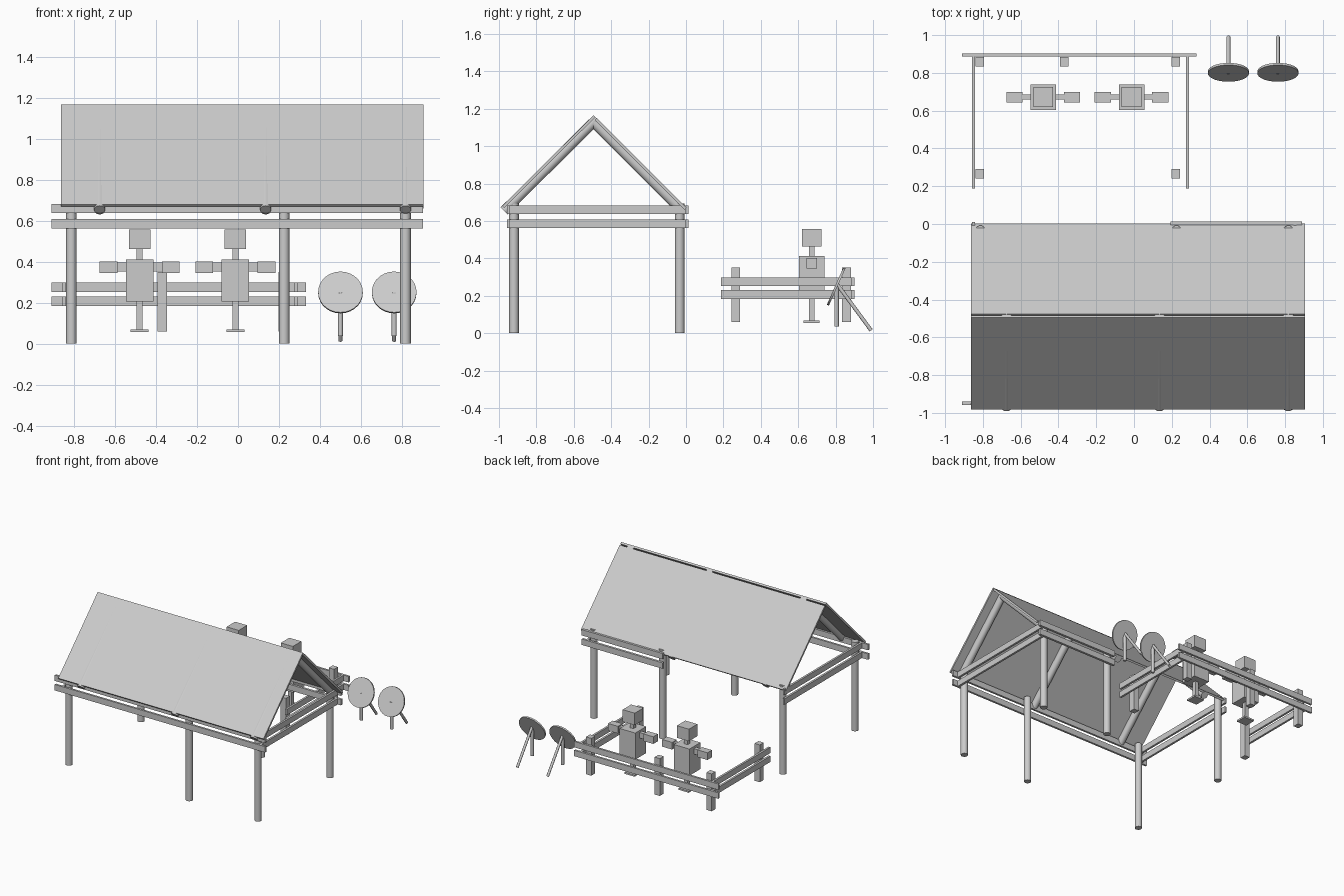
import bpy
from math import radians, sin, cos
from mathutils import Vector, Matrix

if "Cube" in bpy.data.objects:
    bpy.data.objects.remove(bpy.data.objects["Cube"])


def box(name, x, y, z):
    """Box from (min, max) ranges on each axis."""
    bpy.ops.mesh.primitive_cube_add(size=1)
    o = bpy.context.object
    o.name = name
    c = [(a + b) / 2 for a, b in (x, y, z)]
    s = [b - a for a, b in (x, y, z)]
    o.data.transform(Matrix.Translation(c) @ Matrix.Diagonal((*s, 1)))
    return o


def cbox(name, cx, cy, w, d, z):
    return box(name, (cx - w / 2, cx + w / 2), (cy - d / 2, cy + d / 2), z)


def rod(name, a, b, r, n=20):
    """Smooth cylinder between two points."""
    a, b = Vector(a), Vector(b)
    d = b - a
    bpy.ops.mesh.primitive_cylinder_add(
        vertices=n, radius=r, depth=d.length, location=(a + b) / 2,
        rotation=d.to_track_quat('Z', 'Y').to_euler())
    o = bpy.context.object
    o.name = name
    bpy.ops.object.shade_smooth_by_angle(angle=radians(40))
    return o


def panel(name, x, outer_low, outer_high, inward, t):
    """Sloped board extruded along x from its outer line in the yz plane."""
    lo, hi, n = Vector(outer_low), Vector(outer_high), Vector(inward).normalized() * t
    prof = [lo, hi, hi + n, lo + n]
    verts = [(px, p.x, p.y) for px in x for p in prof]
    faces = [(3, 2, 1, 0), (4, 5, 6, 7)]
    faces += [(i, (i + 1) % 4, (i + 1) % 4 + 4, i + 4) for i in range(4)]
    m = bpy.data.meshes.new(name)
    m.from_pydata(verts, [], faces)
    o = bpy.data.objects.new(name, m)
    bpy.context.collection.objects.link(o)
    bpy.context.view_layer.objects.active = o
    o.select_set(True)
    bpy.ops.object.mode_set(mode='EDIT')
    bpy.ops.mesh.select_all(action='SELECT')
    bpy.ops.mesh.normals_make_consistent(inside=False)
    bpy.ops.object.mode_set(mode='OBJECT')
    o.select_set(False)
    return o


# Shelter posts
for x in (-0.813, 0.225, 0.817):
    for side, y in (("front", -0.92), ("back", -0.034)):
        rod(f"{side}_post", (x, y, 0), (x, y, 0.693), 0.026)

# Shelter rails: two heights on front, both sides and the right part of the back
for z in ((0.563, 0.609), (0.637, 0.682)):
    box("front_rail", (-0.91, 0.903), (-0.957, -0.941), z)
    box("back_rail", (0.192, 0.89), (-0.004, 0.014), z)
    box("left_rail", (-0.858, -0.842), (-0.953, 0.01), z)
    box("right_rail", (0.845, 0.861), (-0.953, 0.01), z)

# Rafters
for x in (-0.675, 0.135, 0.817):
    rod("front_rafter", (x, -0.972, 0.654), (x, -0.476, 1.147), 0.027)
    rod("back_rafter", (x, -0.016, 0.650), (x, -0.497, 1.131), 0.027)

# Roof boards
rx = (-0.863, 0.906)
panel("front_roof", rx, (-0.982, 0.680), (-0.495, 1.166), (1, -1), 0.015)
panel("back_roof", rx, (0.002, 0.671), (-0.477, 1.150), (-1, -1), 0.015)

# Training yard fence
for x, y in ((-0.817, 0.859), (-0.37, 0.859), (0.221, 0.859),
             (-0.817, 0.266), (0.221, 0.266)):
    cbox("fence_post", x, y, 0.045, 0.048, (0.06, 0.351))
for z in ((0.184, 0.23), (0.253, 0.299)):
    box("fence_back_rail", (-0.91, 0.332), (0.886, 0.902), z)
    box("fence_left_rail", (-0.858, -0.842), (0.187, 0.887), z)
    box("fence_right_rail", (0.275, 0.291), (0.187, 0.887), z)

# Practice dummies
for x in (-0.48, -0.013):
    y = 0.672
    cbox("dummy_head", x, y, 0.104, 0.104, (0.463, 0.557))
    cbox("dummy_neck", x, y, 0.03, 0.03, (0.40, 0.47))
    cbox("dummy_torso", x, y, 0.135, 0.135, (0.205, 0.412))
    cbox("dummy_pole", x, y, 0.03, 0.03, (0.06, 0.21))
    cbox("dummy_foot", x, y, 0.088, 0.085, (0.056, 0.069))
    cbox("dummy_arm_bar", x, y, 0.28, 0.028, (0.353, 0.396))
    for s in (-1, 1):
        cbox("dummy_hand", x + s * 0.152, y, 0.086, 0.056, (0.346, 0.402))

# Round targets on two legs
tilt = radians(24)
n = Vector((0, -cos(tilt), sin(tilt)))
for x in (0.5, 0.762):
    c = Vector((x, 0.803, 0.25))
    rod("target_disc", c - n * 0.006, c + n * 0.006, 0.109, 28)
    rod("target_front_leg", (x, 0.805, 0.037), (x, 0.805, 0.25), 0.012, 12)
    rod("target_back_leg", (x, 0.808, 0.262), (x, 0.99, 0.015), 0.01, 12)
